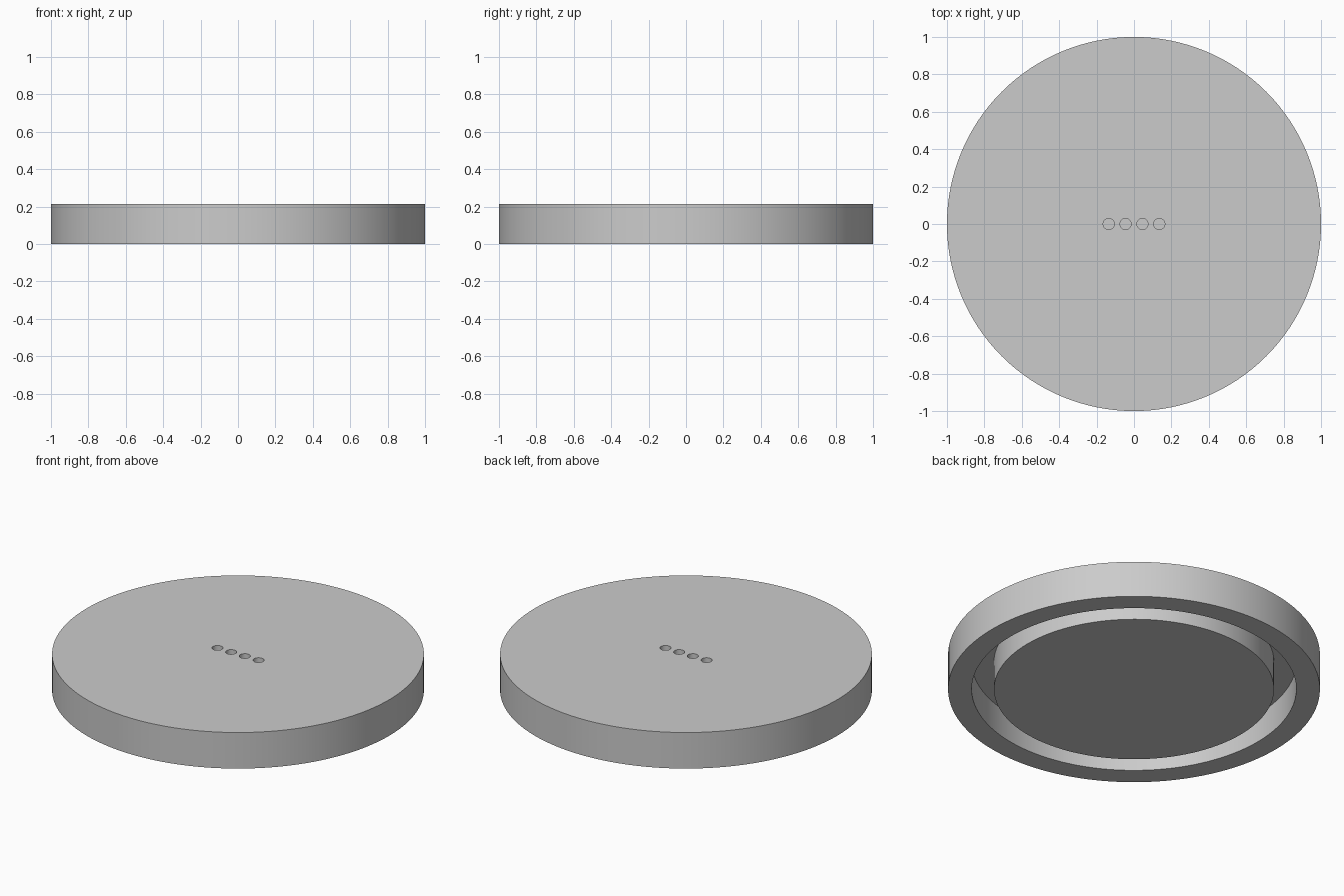
import bpy, bmesh, math

cube = bpy.data.objects.get("Cube")
if cube:
    bpy.data.objects.remove(cube, do_unlink=True)

HEIGHT, GROOVE_TOP, SEGMENTS = 0.214, 0.17, 128
HOLE_RADIUS, HOLE_SPACING = 0.03, 0.09

grey = bpy.data.materials.new("light grey")
grey.use_nodes = True
colour = (0.6, 0.6, 0.6, 1)
grey.diffuse_color = colour
grey.node_tree.nodes["Principled BSDF"].inputs["Base Color"].default_value = colour


def lathe(name, profile, segments):
    """Revolve (radius, height) points about z, capping both ends."""
    bm = bmesh.new()
    rings = []
    for r, z in profile:
        angles = [math.tau * i / segments for i in range(segments)]
        rings.append([bm.verts.new((r * math.cos(a), r * math.sin(a), z)) for a in angles])
    for low, high in zip(rings, rings[1:]):
        for i in range(segments):
            j = (i + 1) % segments
            bm.faces.new((low[i], low[j], high[j], high[i]))
    bm.faces.new(rings[0])
    bm.faces.new(rings[-1])
    bmesh.ops.recalc_face_normals(bm, faces=bm.faces)
    mesh = bpy.data.meshes.new(name)
    bm.to_mesh(mesh)
    bm.free()
    mesh.materials.append(grey)
    obj = bpy.data.objects.new(name, mesh)
    bpy.context.collection.objects.link(obj)
    return obj


# Round cap: central plug, ring groove open below, outer rim, flat top
plug, inner = 0.753, 0.873
cap = lathe("round_cap", [(plug, 0), (plug, GROOVE_TOP), (inner, GROOVE_TOP),
                          (inner, 0), (1, 0), (1, HEIGHT)], SEGMENTS)

bpy.ops.object.select_all(action='DESELECT')
bpy.context.view_layer.objects.active = cap
cap.select_set(True)

# Row of four small blind holes in the top
for i in range(4):
    cutter = lathe("hole_cutter", [(HOLE_RADIUS, GROOVE_TOP), (HOLE_RADIUS, HEIGHT + 0.1)], 32)
    cutter.location.x = (i - 1.5) * HOLE_SPACING
    cutter.hide_render = True
    bpy.context.view_layer.update()
    cut = cap.modifiers.new("hole", 'BOOLEAN')
    cut.operation, cut.solver, cut.object = 'DIFFERENCE', 'EXACT', cutter
    bpy.ops.object.modifier_apply(modifier=cut.name)
    bpy.data.objects.remove(cutter, do_unlink=True)

# Smooth round walls with crisp edges
bpy.ops.object.shade_smooth_by_angle(angle=math.radians(30))
